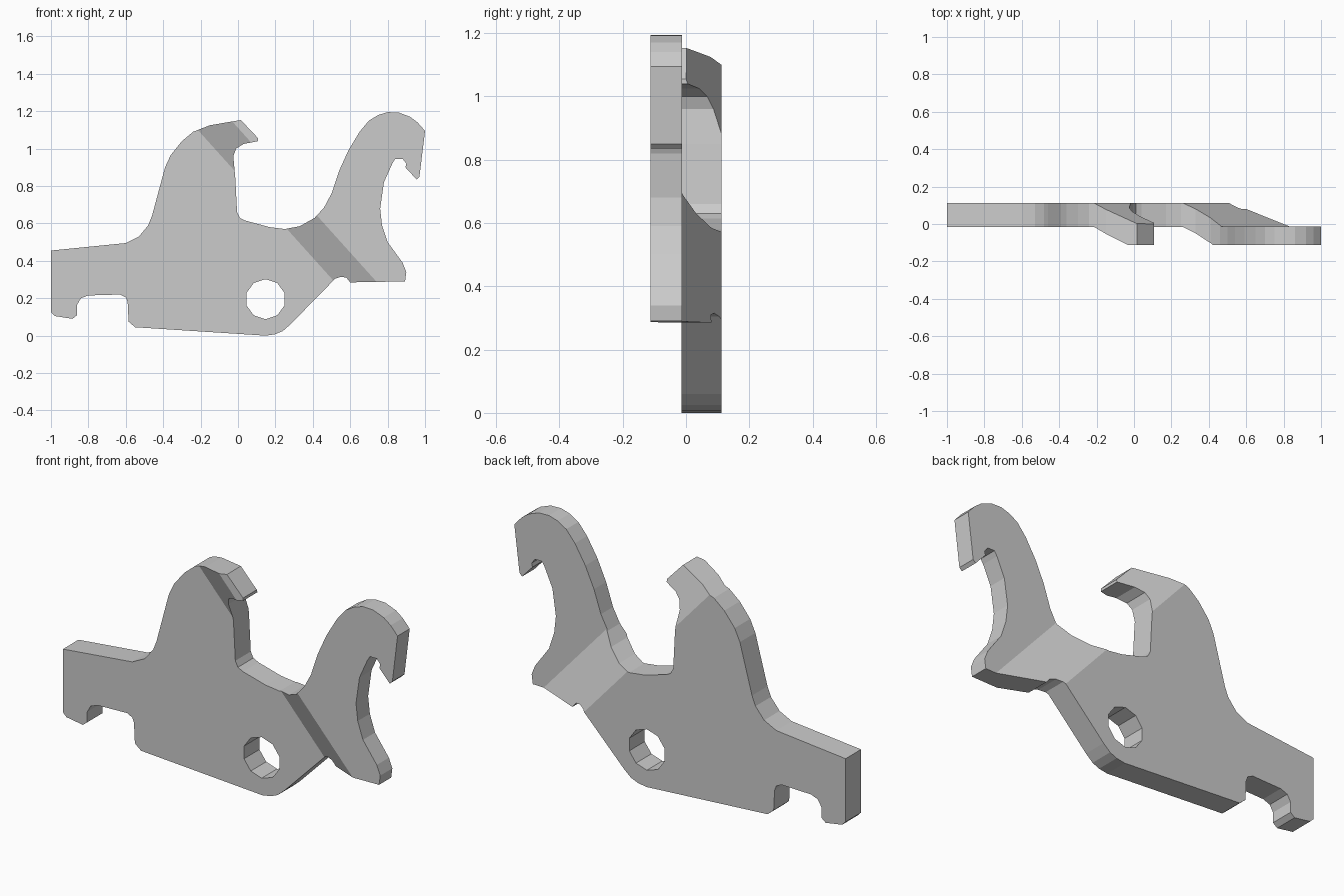
import bpy, bmesh, math
from mathutils import Vector

if "Cube" in bpy.data.objects:
    bpy.data.objects.remove(bpy.data.objects["Cube"])

# Side profile (x, z) of the bent hook plate
OUTLINE = [
    (-1, .455), (-.60, .495), (-.53, .53), (-.48, .59), (-.46, .64), (-.39, .90),
    (-.36, .965), (-.30, 1.04), (-.24, 1.09), (-.15, 1.125), (.015, 1.153),
    (.108, 1.055), (.108, 1.04), (.03, 1.025), (-.01, 1.0), (-.025, .96),
    (-.015, .85), (-.005, .66), (.01, .63), (.04, .615), (.17, .58), (.25, .57),
    (.33, .585), (.41, .63), (.46, .685), (.50, .76), (.54, .88), (.59, .99),
    (.65, 1.09), (.70, 1.15), (.75, 1.18), (.80, 1.195), (.86, 1.193), (.92, 1.17),
    (.96, 1.14), (1, 1.095), (.97, .85), (.955, .835), (.895, .90), (.90, .92),
    (.88, .945), (.84, .945), (.825, .92), (.78, .82), (.76, .68), (.77, .59),
    (.80, .50), (.88, .39), (.90, .34), (.893, .29), (.60, .285), (.58, .31),
    (.55, .315), (.52, .305), (.28, .06), (.24, .025), (.20, .008), (.15, 0),
    (-.55, .045), (-.585, .075), (-.59, .18), (-.60, .205), (-.63, .22),
    (-.80, .215), (-.84, .20), (-.86, .165), (-.86, .11), (-.885, .09),
    (-.98, .105), (-1, .125)]

# Diagonal bend: position across it is u = x + SLOPE * z
SLOPE = .9
FRONT = (.775, 1.0, -.015, -.1125)    # bend start, bend end, y before, y after
BACK = (.775, 1.09, .1125, -.0125)


def bend_y(u, start, end, y0, y1):
    t = min(1, max(0, (u - start) / (end - start)))
    return y0 + (y1 - y0) * t


def loop_edges(bm, points):
    vs = [bm.verts.new((x, 0, z)) for x, z in points]
    return [bm.edges.new((a, b)) for a, b in zip(vs, vs[1:] + vs[:1])]


# Flat sheet with pivot hole
bm = bmesh.new()
hole = [(.147 + .107 * math.cos(math.tau * (i + .5) / 10),
         .195 + .107 * math.sin(math.tau * (i + .5) / 10)) for i in range(10)]
edges = loop_edges(bm, OUTLINE) + loop_edges(bm, hole)
bmesh.ops.triangle_fill(bm, edges=edges, use_beauty=True, normal=Vector((0, -1, 0)))

# Crease lines across the sheet
for u in (FRONT[0], FRONT[1], BACK[1]):
    bmesh.ops.bisect_plane(bm, geom=bm.verts[:] + bm.edges[:] + bm.faces[:],
                           plane_co=(u, 0, 0), plane_no=(1, 0, SLOPE), dist=1e-5)

# Thickness, then the joggle on each side
front_verts = bm.verts[:]
res = bmesh.ops.extrude_face_region(bm, geom=bm.faces[:], use_keep_orig=True)
back_verts = [g for g in res["geom"] if isinstance(g, bmesh.types.BMVert)]
for verts, side in ((front_verts, FRONT), (back_verts, BACK)):
    for v in verts:
        v.co.y = bend_y(v.co.x + SLOPE * v.co.z, *side)
bmesh.ops.recalc_face_normals(bm, faces=bm.faces[:])

mesh = bpy.data.meshes.new("hook_plate")
bm.to_mesh(mesh)
bm.free()
bpy.context.collection.objects.link(bpy.data.objects.new("hook_plate", mesh))
